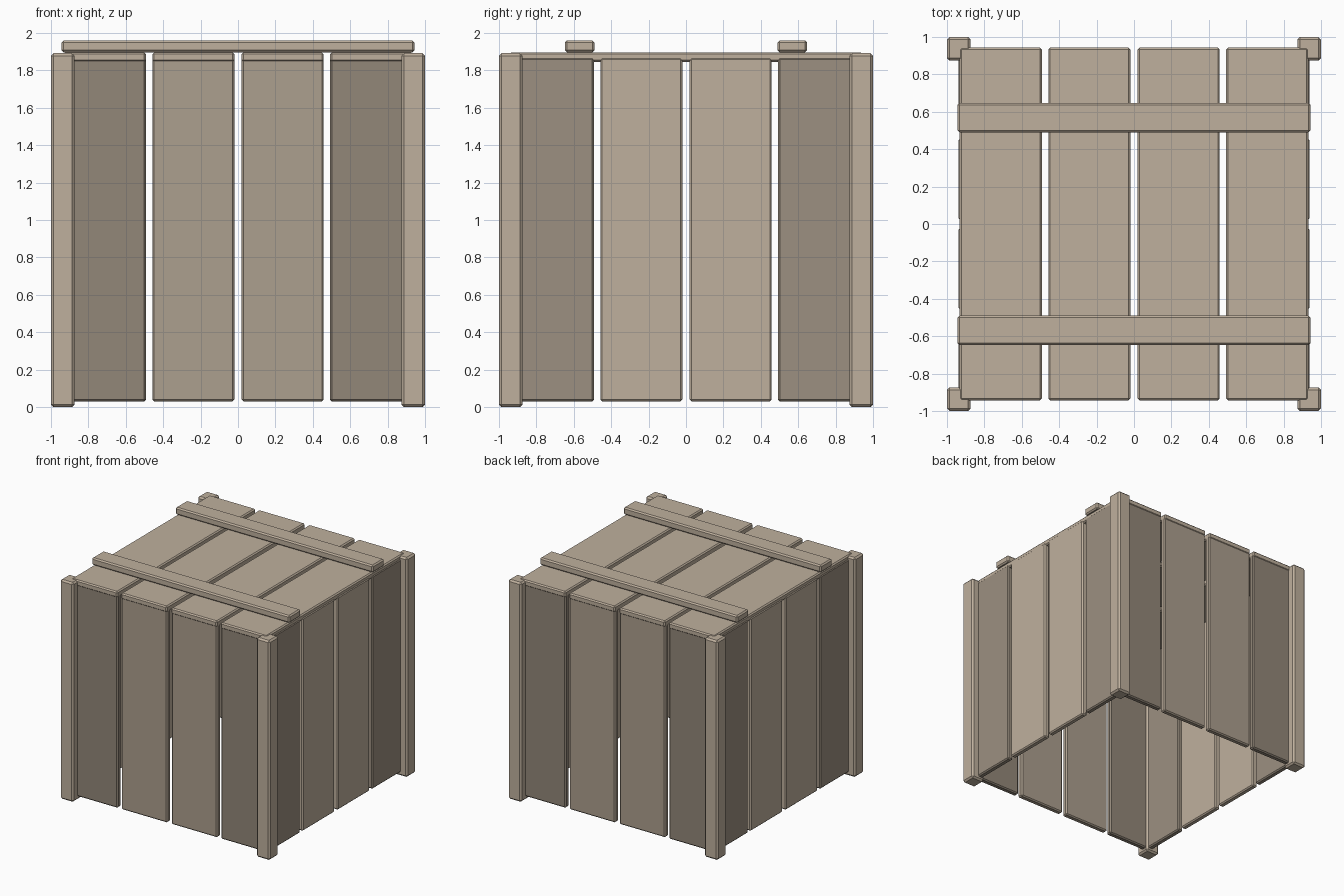
import bpy, bmesh

if "Cube" in bpy.data.objects:
    bpy.data.objects.remove(bpy.data.objects["Cube"])


def wood(name, tone):
    mat = bpy.data.materials.new(name)
    mat.diffuse_color = (0.52 * tone, 0.435 * tone, 0.34 * tone, 1)
    mat.use_nodes = True
    mat.node_tree.nodes["Principled BSDF"].inputs["Base Color"].default_value = mat.diffuse_color
    return mat


light = wood("light_wood", 1)
mid = wood("mid_wood", 0.8)
side_dark = wood("weathered_wood", 0.64)
dark = wood("dark_wood", 0.56)


def box(name, x, y, z, mat=light, bevel=0.01):
    """Chamfered box from (min, max) ranges on each axis."""
    bm = bmesh.new()
    bmesh.ops.create_cube(bm, size=1)
    for v in bm.verts:
        v.co = [(r[0] + r[1]) / 2 + c * (r[1] - r[0]) for c, r in zip(v.co, (x, y, z))]
    bmesh.ops.bevel(bm, geom=bm.edges[:], offset=bevel, segments=1,
                    affect='EDGES', profile=0.5)
    mesh = bpy.data.meshes.new(name)
    bm.to_mesh(mesh)
    bm.free()
    mesh.materials.append(mat)
    obj = bpy.data.objects.new(name, mesh)
    bpy.context.collection.objects.link(obj)
    return obj


def span(sign, lo, hi):
    return tuple(sorted((sign * lo, sign * hi)))


# Four boards across each face, separated by open gaps
boards = [(-0.932, -0.492), (-0.458, -0.02), (0.02, 0.458), (0.492, 0.932)]

# Corner posts
for sx in (-1, 1):
    for sy in (-1, 1):
        box("corner_post", span(sx, 0.873, 1), span(sy, 0.873, 1), (0, 1.892), bevel=0.014)

# Wall boards, the outer ones darker; those on the sides just proud of the lid
for i, b in enumerate(boards):
    outer = i in (0, 3)
    for s, side in ((-1, "front"), (1, "back")):
        box(side + "_board", b, span(s, 0.888, 0.938), (0.03, 1.868),
            dark if outer else mid)
    for s, side in ((-1, "left"), (1, "right")):
        box(side + "_board", span(s, 0.888, 0.938), b, (0.03, 1.868),
            side_dark if outer else light)

# Lid boards (the crate has no bottom)
for b in boards:
    box("lid_board", b, (-0.943, 0.943), (1.845, 1.897))

# Battens across the lid
for s in (-1, 1):
    box("lid_batten", (-0.943, 0.943), span(s, 0.49, 0.648), (1.897, 1.96), bevel=0.011)
